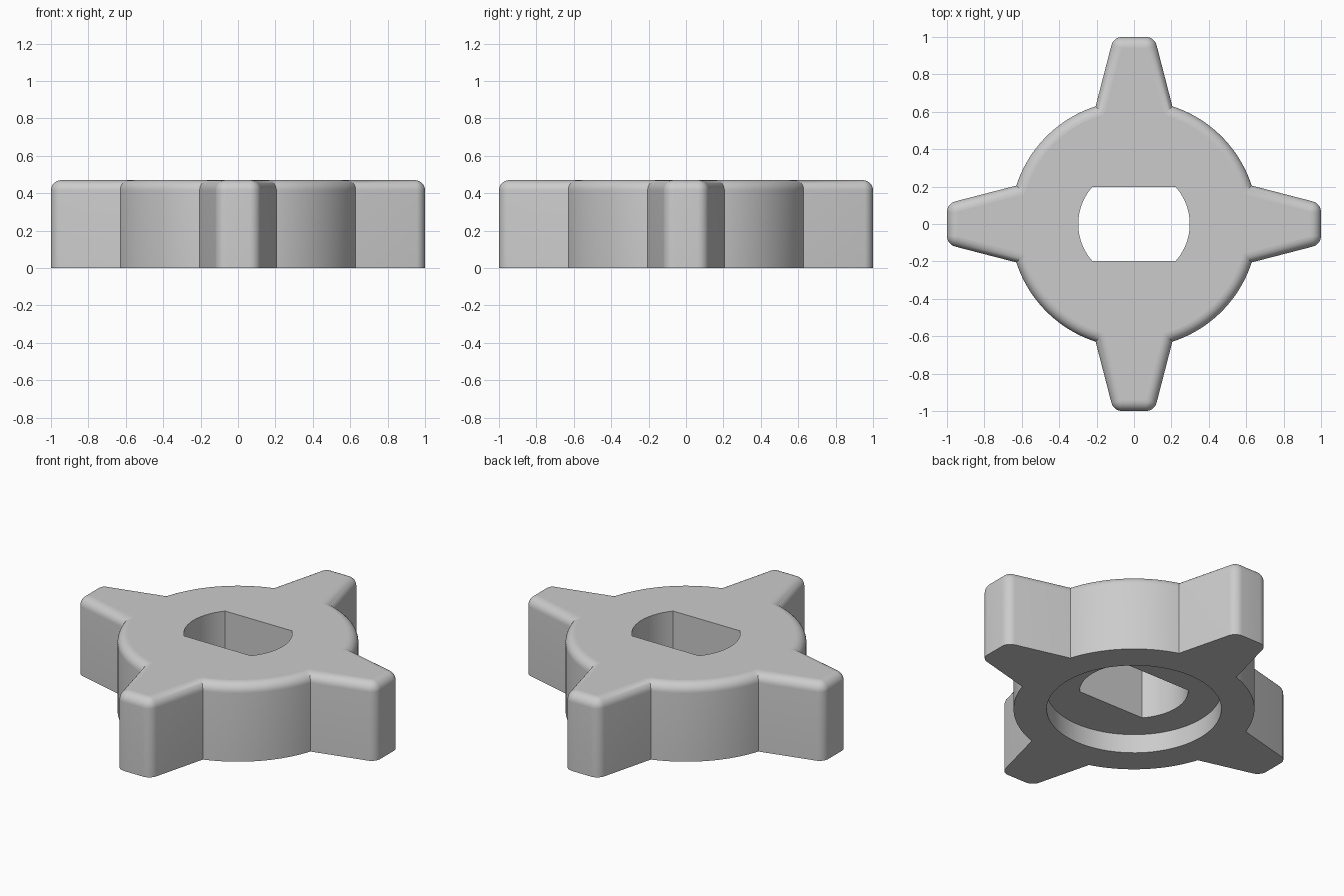
import bpy
import bmesh
from math import sin, cos, acos, pi, radians

if "Cube" in bpy.data.objects:
    bpy.data.objects.remove(bpy.data.objects["Cube"])

HEIGHT, FILLET, CORNER = 0.47, 0.055, 0.06
HUB_RADIUS = 0.662
TAPER = radians(14.5)
FLANK = 0.63 * sin(TAPER) + 0.205 * cos(TAPER)   # flank distance from the axis
HOLE_RADIUS, HOLE_FLAT = 0.298, 0.197
RECESS_RADIUS, RECESS_DEPTH = 0.48, 0.115


def arc(radius, start, end, steps, cx=0, cy=0):
    angles = [start + (end - start) * i / steps for i in range(steps + 1)]
    return [(cx + radius * cos(a), cy + radius * sin(a)) for a in angles]


def outline(inset):
    """Hub with four tapered lugs, shrunk evenly by inset."""
    hub = HUB_RADIUS - inset
    root = pi / 2 - TAPER - acos((FLANK - inset) / hub)
    cx = 1 - CORNER
    cy = (FLANK - CORNER - cx * sin(TAPER)) / cos(TAPER)
    tip = arc(CORNER - inset, 0, pi / 2 - TAPER, 8, cx, cy)
    quarter = [(x, -y) for x, y in reversed(tip)] + tip
    quarter += arc(hub, root, pi / 2 - root, 28)
    points = []
    for _ in range(4):
        points += quarter
        quarter = [(-y, x) for x, y in quarter]
    return points


bm = bmesh.new()


def ring(points, z):
    verts = [bm.verts.new((x, y, z)) for x, y in points]
    for i, v in enumerate(verts):
        bm.edges.new((verts[i - 1], v))
    return verts


def wall(low, high):
    for i in range(len(low)):
        bm.faces.new((low[i - 1], low[i], high[i], high[i - 1]))


def plate(outer, inner):
    """Flat face between two rings."""
    edges = [bm.edges.get((r[i - 1], r[i])) for r in (outer, inner) for i in range(len(r))]
    bmesh.ops.triangle_fill(bm, use_beauty=True, use_dissolve=False, edges=edges)


# Outer wall and rounded upper rim
rows = [ring(outline(0), 0)]
for i in range(9):
    t = i / 8 * pi / 2
    rows.append(ring(outline(FILLET * (1 - cos(t))), HEIGHT - FILLET + FILLET * sin(t)))
for low, high in zip(rows, rows[1:]):
    wall(low, high)

# Shaft hole with two flats
half = acos((HOLE_RADIUS ** 2 - HOLE_FLAT ** 2) ** 0.5 / HOLE_RADIUS)
hole = arc(HOLE_RADIUS, -half, half, 24)
hole += [(-x, -y) for x, y in hole]
hole_low, hole_high = ring(hole, RECESS_DEPTH), ring(hole, HEIGHT)
wall(hole_low, hole_high)

# Round recess underneath
circle = arc(RECESS_RADIUS, 0, 2 * pi, 96)[:-1]
recess_low, recess_high = ring(circle, 0), ring(circle, RECESS_DEPTH)
wall(recess_low, recess_high)

# Top, underside and recess floor
plate(rows[-1], hole_high)
plate(rows[0], recess_low)
plate(recess_high, hole_low)
bmesh.ops.recalc_face_normals(bm, faces=bm.faces)

mesh = bpy.data.meshes.new("lugged_hub")
bm.to_mesh(mesh)
bm.free()
hub = bpy.data.objects.new("lugged_hub", mesh)
bpy.context.collection.objects.link(hub)

# Grey plastic
grey = bpy.data.materials.new("grey")
grey.use_nodes = True
colour = (0.6, 0.6, 0.6, 1)
grey.diffuse_color = colour
grey.node_tree.nodes["Principled BSDF"].inputs["Base Color"].default_value = colour
mesh.materials.append(grey)

# Smooth curves, flat plates
for obj in bpy.context.selected_objects:
    obj.select_set(False)
hub.select_set(True)
bpy.context.view_layer.objects.active = hub
bpy.ops.object.shade_smooth_by_angle(angle=radians(30))
for face in mesh.polygons:
    if abs(face.normal.z) > 0.9999:
        face.use_smooth = False
